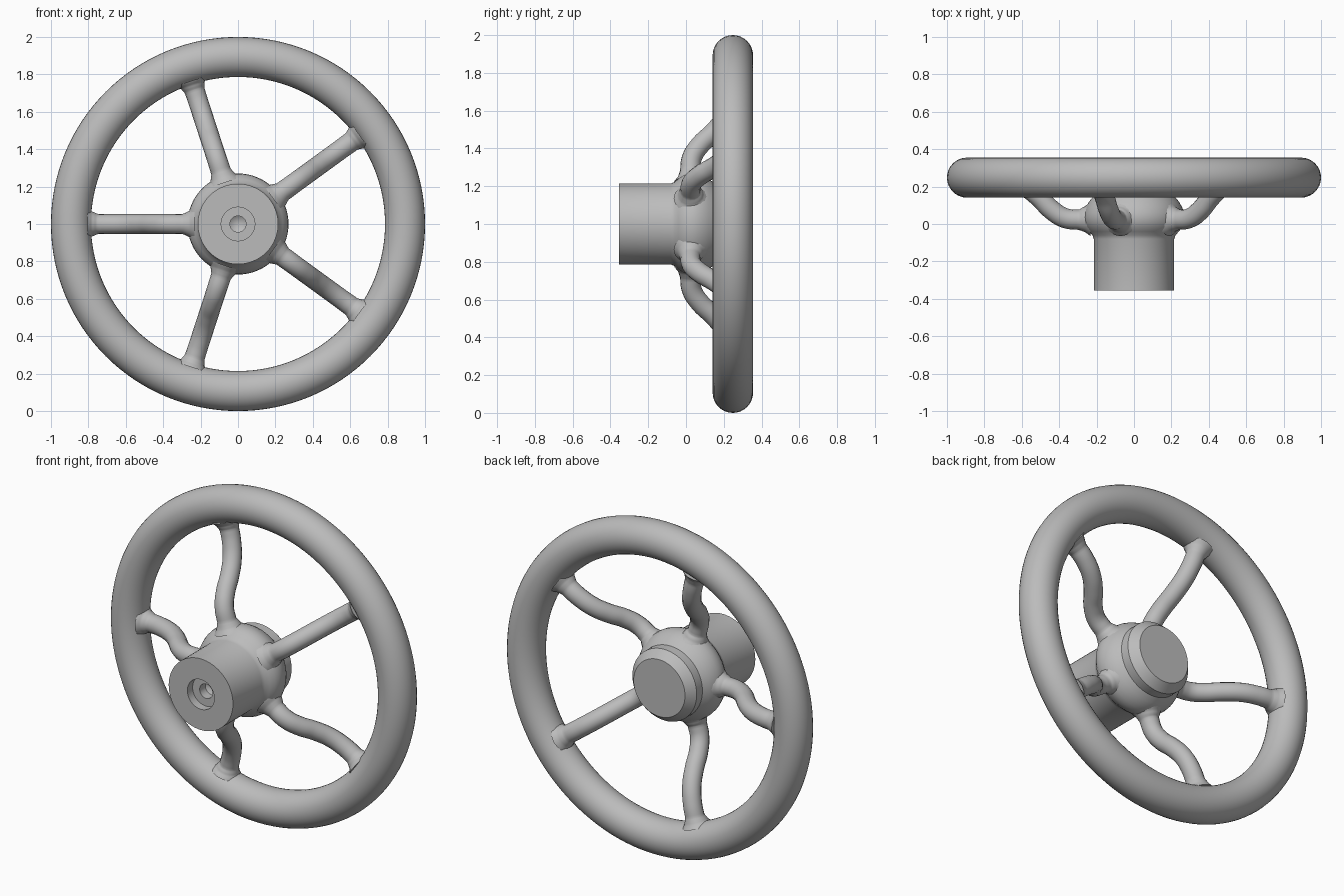
import bpy
import bmesh
from math import pi, sin, cos, radians
from mathutils import Matrix, Vector

cube = bpy.data.objects.get("Cube")
if cube:
    bpy.data.objects.remove(cube, do_unlink=True)

grey = bpy.data.materials.new("satin grey")
grey.use_nodes = True
colour = (0.5, 0.5, 0.5, 1)
grey.diffuse_color = colour
grey.node_tree.nodes["Principled BSDF"].inputs["Base Color"].default_value = colour

CENTRE = Vector((0, 0, 1))


def finish(obj, angle):
    """Assign the material and shade, keeping edges above the angle sharp."""
    obj.data.materials.clear()
    obj.data.materials.append(grey)
    bpy.ops.object.select_all(action="DESELECT")
    obj.select_set(True)
    bpy.context.view_layer.objects.active = obj
    bpy.ops.object.shade_smooth_by_angle(angle=radians(angle))


def lathe(name, profile, steps, angle=30, closed=False):
    """Spin (radius, y) points around the wheel axle."""
    bm = bmesh.new()
    verts = [bm.verts.new((r, y, 0)) for r, y in profile]
    edges = [bm.edges.new(pair) for pair in zip(verts, verts[1:])]
    if closed:
        edges.append(bm.edges.new((verts[-1], verts[0])))
    bmesh.ops.spin(bm, geom=verts + edges, cent=(0, 0, 0), axis=(0, 1, 0),
                   angle=2 * pi, steps=steps)
    bmesh.ops.remove_doubles(bm, verts=bm.verts, dist=0.0005)
    bmesh.ops.recalc_face_normals(bm, faces=bm.faces)
    mesh = bpy.data.meshes.new(name)
    bm.to_mesh(mesh)
    bm.free()
    obj = bpy.data.objects.new(name, mesh)
    bpy.context.collection.objects.link(obj)
    obj.location = CENTRE
    finish(obj, angle)
    return obj


# Round rim
tube = [(0.893 + 0.107 * cos(2 * pi * i / 32), 0.248 + 0.107 * sin(2 * pi * i / 32))
        for i in range(32)]
lathe("rim", tube, 128, closed=True)

# Hub: conical bore, counterbore, barrel, rounded collar and chamfered back boss
hub_profile = [
    (0, -0.22), (0.043, -0.25), (0.043, -0.305), (0.09, -0.305), (0.09, -0.355),
    (0.215, -0.355), (0.215, -0.08), (0.222, -0.06), (0.24, -0.04), (0.258, -0.015),
    (0.267, 0.01), (0.27, 0.035), (0.267, 0.06), (0.257, 0.09), (0.24, 0.12),
    (0.215, 0.15), (0.215, 0.205), (0.172, 0.255), (0, 0.255),
]
lathe("hub", hub_profile, 64, angle=32)

# Swept spokes: (distance from axle, y, thickness), flared where they join
spoke_path = [
    (0.235, 0.025, 1.7), (0.262, 0.024, 1.3), (0.295, 0.023, 1.02), (0.37, 0.032, 1),
    (0.44, 0.075, 1), (0.51, 0.145, 1), (0.59, 0.205, 1), (0.68, 0.238, 1),
    (0.75, 0.247, 1.02), (0.78, 0.248, 1.25), (0.805, 0.248, 1.6),
]
for n in range(5):
    curve = bpy.data.curves.new("spoke", "CURVE")
    curve.dimensions = "3D"
    curve.bevel_depth = 0.053
    curve.bevel_resolution = 6
    curve.resolution_u = 6
    curve.use_fill_caps = True
    spline = curve.splines.new("BEZIER")
    spline.bezier_points.add(len(spoke_path) - 1)
    for point, (r, y, thickness) in zip(spline.bezier_points, spoke_path):
        point.co = (r, y, 0)
        point.radius = thickness
        point.handle_left_type = point.handle_right_type = "AUTO"
    spoke = bpy.data.objects.new(f"spoke_{n + 1}", curve)
    bpy.context.collection.objects.link(spoke)
    spoke.matrix_world = (Matrix.Translation(CENTRE)
                          @ Matrix.Rotation(radians(36 + 72 * n), 4, "Y"))
    bpy.ops.object.select_all(action="DESELECT")
    spoke.select_set(True)
    bpy.context.view_layer.objects.active = spoke
    bpy.ops.object.convert(target="MESH")
    finish(bpy.context.object, 60)
